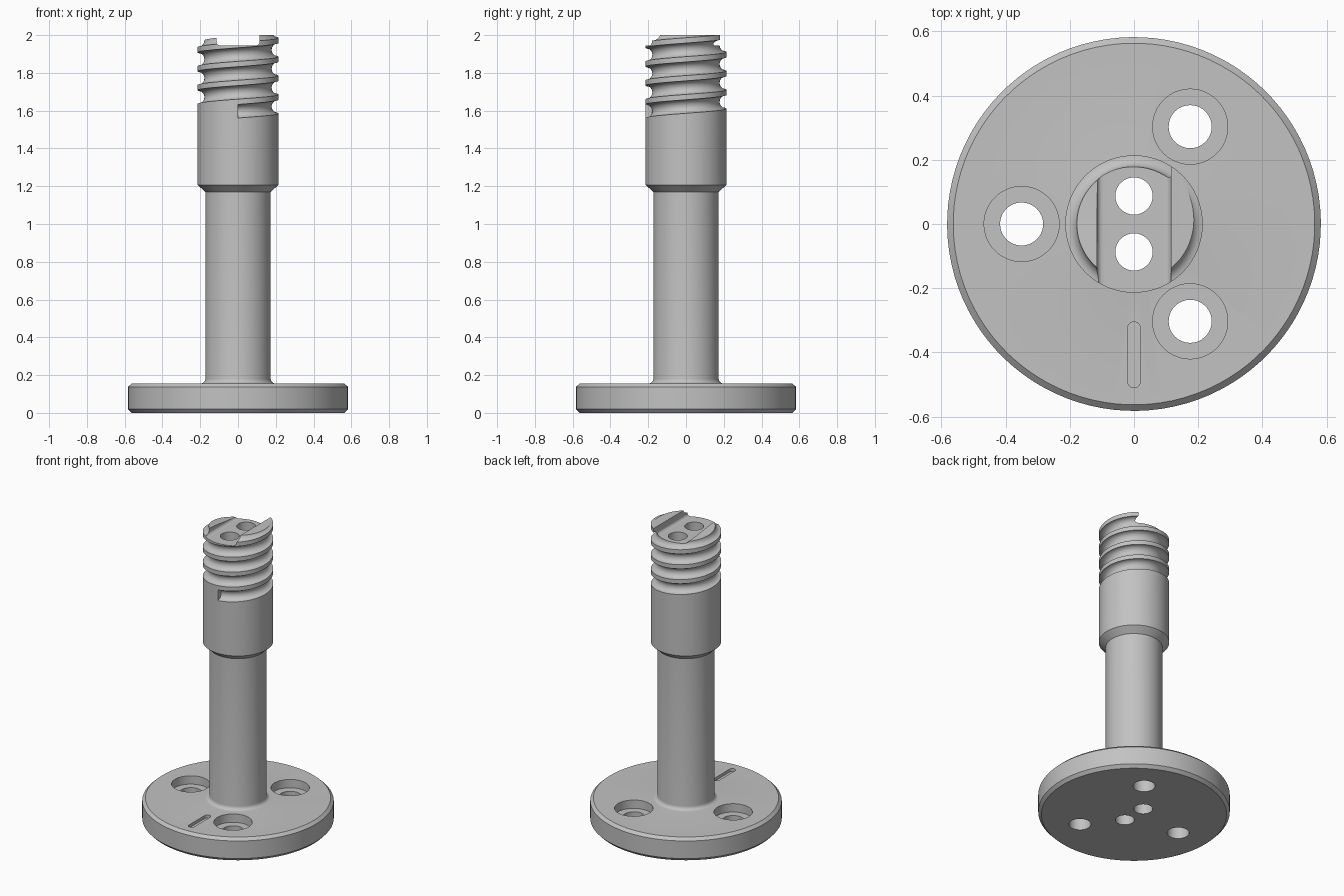
import bpy, bmesh, math

cube = bpy.data.objects.get("Cube")
if cube:
    bpy.data.objects.remove(cube, do_unlink=True)

SEG = 96
PHASE = 0.021       # keeps turned edges clear of the cutters' edges
PITCH = 0.1
CREST = 0.214       # outer thread radius
GROOVE = 0.036      # groove radius

steel = bpy.data.materials.new("steel_grey")
steel.use_nodes = True
colour = (0.54, 0.54, 0.54, 1)
steel.diffuse_color = colour
steel.node_tree.nodes["Principled BSDF"].inputs["Base Color"].default_value = colour


def loft(name, rings):
    """Skin a list of equal closed rings and cap the ends."""
    bm = bmesh.new()
    loops = [[bm.verts.new(p) for p in ring] for ring in rings]
    n = len(loops[0])
    for a, b in zip(loops, loops[1:]):
        for i in range(n):
            j = (i + 1) % n
            bm.faces.new((a[i], a[j], b[j], b[i]))
    bm.faces.new(loops[0])
    bm.faces.new(loops[-1])
    bmesh.ops.recalc_face_normals(bm, faces=bm.faces)
    mesh = bpy.data.meshes.new(name)
    bm.to_mesh(mesh)
    bm.free()
    mesh.materials.append(steel)
    obj = bpy.data.objects.new(name, mesh)
    bpy.context.collection.objects.link(obj)
    return obj


def circle(r, z, x=0, y=0, seg=SEG):
    angles = [PHASE + math.tau * i / seg for i in range(seg)]
    return [(x + r * math.cos(a), y + r * math.sin(a), z) for a in angles]


def drill(name, x, y, r, z0, z1):
    return loft(name, [circle(r, z0, x, y, 48), circle(r, z1, x, y, 48)])


def cut(body, cutter):
    mod = body.modifiers.new(cutter.name, 'BOOLEAN')
    mod.operation = 'DIFFERENCE'
    mod.solver = 'EXACT'
    mod.object = cutter
    bpy.context.view_layer.objects.active = body
    bpy.ops.object.modifier_apply(modifier=mod.name)
    bpy.data.objects.remove(cutter, do_unlink=True)


# Turned body: flange, fillet, shaft, collar and thread blank
profile = [(0.563, 0), (0.582, 0.02), (0.582, 0.138), (0.563, 0.156)]
profile += [(0.198 - 0.025 * math.sin(a), 0.181 - 0.025 * math.cos(a))
            for a in [math.pi / 2 * i / 6 for i in range(7)]]
profile += [(0.173, 1.17), (CREST, 1.207), (CREST, 2.0)]
body = loft("threaded_mounting_post", [circle(r, z) for r, z in profile])

# Two bores running the full length
for side in (-1, 1):
    cut(body, drill("bore_cutter", 0, side * 0.087, 0.058, -0.1, 2.1))

# Three counterbored screw holes in the flange
for k in range(3):
    a = math.pi + k * math.tau / 3
    x, y = 0.35 * math.cos(a), 0.35 * math.sin(a)
    cut(body, drill("screw_hole_cutter", x, y, 0.067, -0.1, 0.3))
    cut(body, drill("counterbore_cutter", x, y, 0.117, 0.1, 0.3))

# Rounded index mark on the front of the flange
mark = []
for centre, turn in ((-0.325, 0), (-0.49, math.pi)):
    for i in range(13):
        a = turn + math.pi * i / 12
        mark.append((0.02 * math.cos(a), centre + 0.02 * math.sin(a)))
cut(body, loft("mark_cutter", [[(x, y, z) for x, y in mark] for z in (0.136, 0.2)]))

# Flat-bottomed slot across the top, with rounded corners
floor, half, fil = 1.945, 0.115, 0.02
corner = [(half - fil + fil * math.sin(a), floor + fil - fil * math.cos(a))
          for a in [math.pi / 2 * i / 6 for i in range(7)]]
section = corner + [(half, 2.2), (-half, 2.2)] + [(-x, z) for x, z in reversed(corner)]
cut(body, loft("slot_cutter", [[(x, y, z) for x, z in section] for y in (-0.3, 0.3)]))

# Thread groove: half-round section swept up a helix from the front;
# in the last turn everything above the groove's lower half is removed
arc = [math.pi * (i / 12 - 0.5) for i in range(13)]
groove = [(0.26, -GROOVE)]
groove += [(CREST - GROOVE * math.cos(a), GROOVE * math.sin(a)) for a in arc]
groove.append((0.26, GROOVE))
runout = groove[:8] + [(0.1, 0.03 * i) for i in range(6)] + [(0.26, 0.15)]
rings = []
for k in range(int(4.45 * SEG)):
    t = k / SEG
    a = math.tau * t - math.pi / 2
    mid = 1.597 + PITCH * t
    rings.append([(r * math.cos(a), r * math.sin(a), mid + z)
                  for r, z in (groove if t < 3.5 else runout)])
cut(body, loft("thread_cutter", rings))

bpy.ops.object.select_all(action='DESELECT')
body.select_set(True)
bpy.context.view_layer.objects.active = body
bpy.ops.object.shade_smooth_by_angle(angle=math.radians(30))
